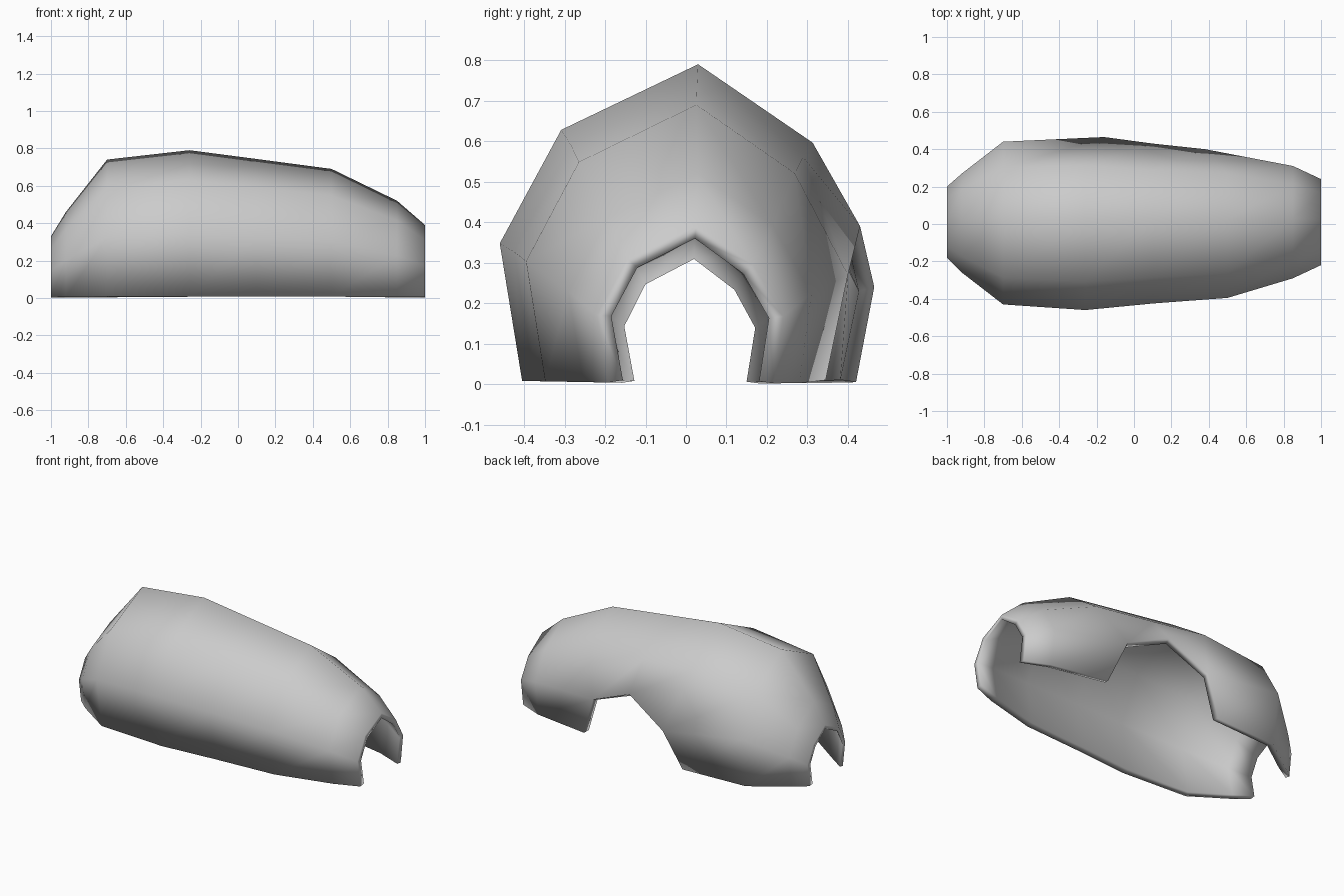
import bpy
import bmesh

if "Cube" in bpy.data.objects:
    bpy.data.objects.remove(bpy.data.objects["Cube"])

# Cross-sections along the shell: x, half width, centre y, top height
RINGS = [
    (-1.00, 0.19, 0.01, 0.33),
    (-0.92, 0.265, 0.005, 0.46),
    (-0.70, 0.435, 0.005, 0.74),
    (-0.26, 0.46, 0.00, 0.79),
    (0.10, 0.425, 0.00, 0.743),
    (0.50, 0.395, 0.00, 0.69),
    (0.85, 0.30, 0.01, 0.52),
    (1.00, 0.23, 0.01, 0.39),
]

# Seven-point arch: share of half width, share of height
ARCH = [(-0.88, 0.01), (-1, 0.44), (-0.67, 0.795), (0.065, 1),
        (0.68, 0.755), (1, 0.43), (0.90, 0.005)]

# Edge of the side opening: (ring, arch point) -> position
CUT = {
    (3, 5): (-0.16, 0.465, 0.24),
    (3, 6): (-0.27, 0.42, 0.005),
    (4, 5): (0.10, 0.43, 0.39),
    (5, 5): (0.38, 0.40, 0.27),
    (5, 6): (0.48, 0.345, 0.01),
}


def build_shell():
    bm = bmesh.new()
    grid = []
    for r, (x, w, c, top) in enumerate(RINGS):
        row = []
        for p, (fy, fz) in enumerate(ARCH):
            co = CUT.get((r, p), (x, c + fy * w, fz * top))
            row.append(None if (r, p) == (4, 6) else bm.verts.new(co))
        grid.append(row)
    for r in range(len(grid) - 1):
        for p in range(len(ARCH) - 1):
            quad = (grid[r][p], grid[r + 1][p], grid[r + 1][p + 1], grid[r][p + 1])
            if None not in quad:
                bm.faces.new(quad)
    mesh = bpy.data.meshes.new("arched_shell")
    bm.to_mesh(mesh)
    bm.free()
    obj = bpy.data.objects.new("arched_shell", mesh)
    bpy.context.collection.objects.link(obj)
    return obj


shell = build_shell()
bpy.context.view_layer.objects.active = shell
shell.select_set(True)

# Wall thickness, kept inside the outer surface
wall = shell.modifiers.new("wall", 'SOLIDIFY')
wall.thickness = 0.04
wall.offset = -1
bpy.ops.object.modifier_apply(modifier="wall")

# Square the end rims off at the end planes and the feet on the floor
for v in shell.data.vertices:
    if abs(v.co.x) > 0.955:
        v.co.x = 1 if v.co.x > 0 else -1
    v.co.z = max(0, v.co.z)

# The whole shell is softly shaded, rims included
bpy.ops.object.shade_smooth()
